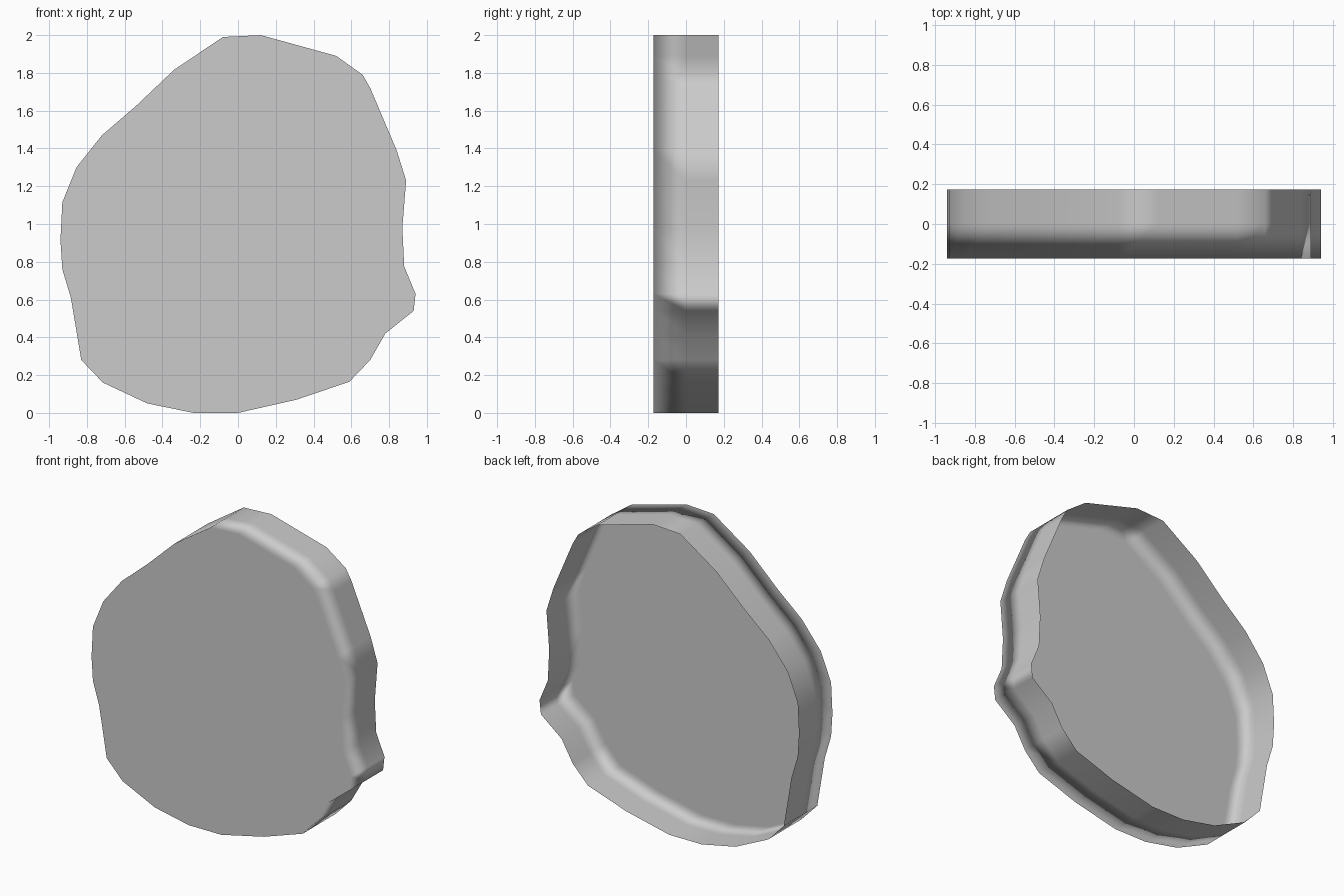
import bpy, bmesh

if "Cube" in bpy.data.objects:
    bpy.data.objects.remove(bpy.data.objects["Cube"])

# Irregular outline (x, z), counter-clockwise as seen from the front
OUTLINE = [
    (0.0, 0.0), (0.31, 0.07), (0.59, 0.165), (0.70, 0.28), (0.78, 0.42),
    (0.93, 0.54), (0.94, 0.63), (0.88, 0.775), (0.87, 0.98), (0.89, 1.23),
    (0.84, 1.39), (0.70, 1.72), (0.66, 1.79), (0.52, 1.89), (0.12, 2.0),
    (-0.08, 1.99), (-0.34, 1.815), (-0.54, 1.625), (-0.72, 1.47),
    (-0.855, 1.30), (-0.93, 1.115), (-0.94, 0.915), (-0.93, 0.76),
    (-0.885, 0.61), (-0.83, 0.28), (-0.715, 0.16), (-0.48, 0.05),
    (-0.235, 0.0),
]
HALF_DEPTH = 0.173

bm = bmesh.new()

# Three outline loops: front edge, middle of the wall, open back rim
loops = [[bm.verts.new((x, y, z)) for x, z in OUTLINE]
         for y in (-HALF_DEPTH, 0.0, HALF_DEPTH)]

# Flat front face; the back stays open like a shallow tray
bm.faces.new(loops[0])

# Side wall
n = len(OUTLINE)
for front, back in zip(loops, loops[1:]):
    for i in range(n):
        j = (i + 1) % n
        bm.faces.new((front[j], front[i], back[i], back[j]))

for face in bm.faces:
    face.smooth = True

mesh = bpy.data.meshes.new("stone_shell")
bm.to_mesh(mesh)
bm.free()
shell = bpy.data.objects.new("stone_shell", mesh)
bpy.context.collection.objects.link(shell)

# Keep the front face evenly shaded, with the roundness falling on the wall
weighted = shell.modifiers.new("weighted_normals", 'WEIGHTED_NORMAL')
weighted.mode = 'FACE_AREA'
weighted.weight = 100
